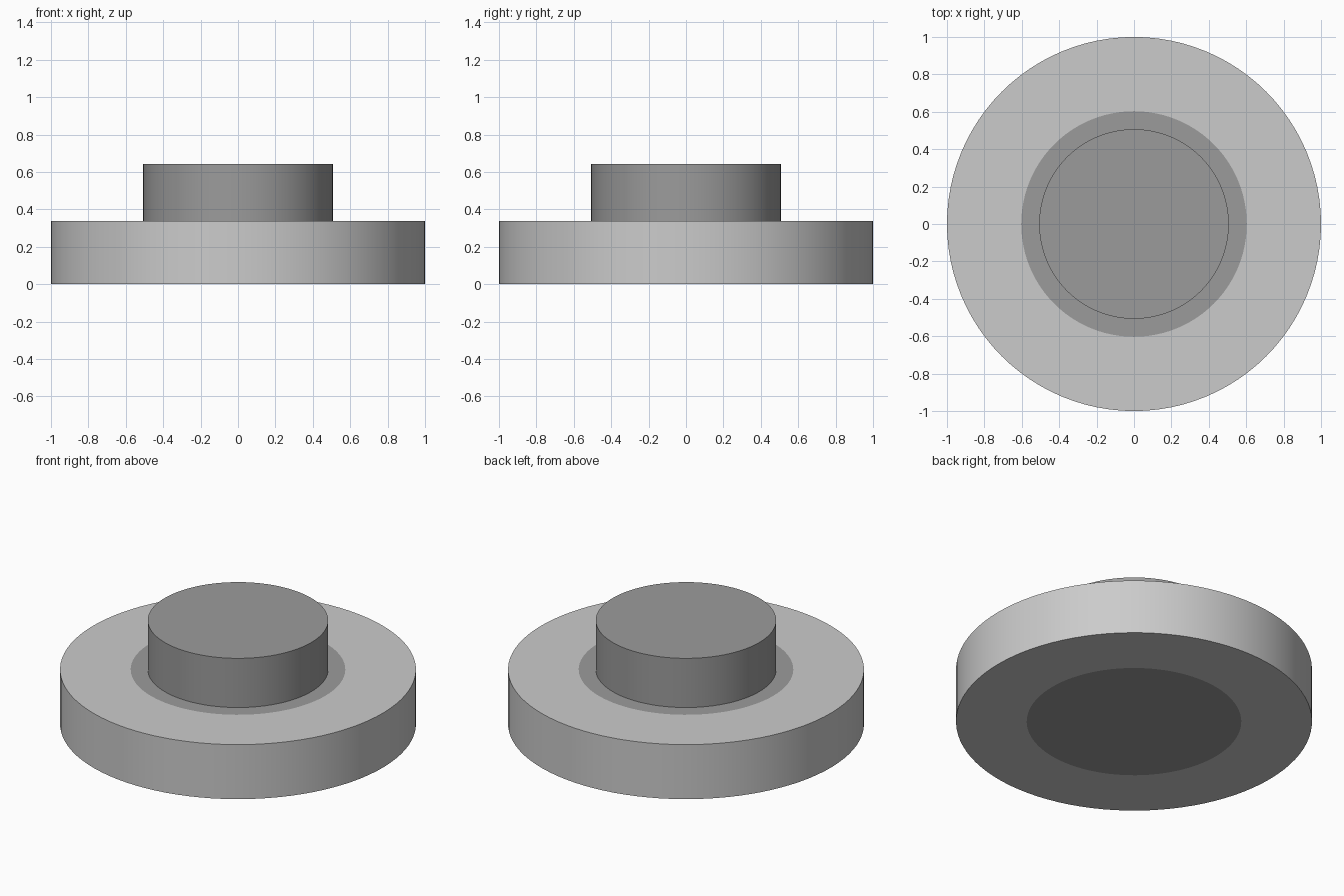
import bpy, bmesh, math

if "Cube" in bpy.data.objects:
    bpy.data.objects.remove(bpy.data.objects["Cube"])

SEGMENTS = 96


def lathe(name, profile, closed, color=None):
    """Revolve an (r, z) profile about z; closed joins the last point to the first."""
    bm = bmesh.new()
    verts = [bm.verts.new((r, 0, z)) for r, z in profile]
    pairs = list(zip(verts, verts[1:]))
    if closed:
        pairs.append((verts[-1], verts[0]))
    edges = [bm.edges.new(p) for p in pairs]
    bmesh.ops.spin(bm, geom=verts + edges, cent=(0, 0, 0), axis=(0, 0, 1),
                   angle=math.tau, steps=SEGMENTS)
    bmesh.ops.remove_doubles(bm, verts=bm.verts[:], dist=1e-5)
    bmesh.ops.recalc_face_normals(bm, faces=bm.faces[:])
    mesh = bpy.data.meshes.new(name)
    bm.to_mesh(mesh)
    bm.free()
    obj = bpy.data.objects.new(name, mesh)
    bpy.context.collection.objects.link(obj)
    if color:
        mat = bpy.data.materials.new(name + "_material")
        mat.diffuse_color = color
        mat.use_nodes = True
        mat.node_tree.nodes["Principled BSDF"].inputs["Base Color"].default_value = mat.diffuse_color
        mesh.materials.append(mat)
    bpy.ops.object.select_all(action='DESELECT')
    obj.select_set(True)
    bpy.context.view_layer.objects.active = obj
    bpy.ops.object.shade_smooth_by_angle(angle=math.radians(30))
    return obj


BASE_H, TOP_H = 0.338, 0.643
RIM_R, CORE_R, BOSS_R = 1.0, 0.603, 0.507

# Light outer ring
lathe("outer_ring", [(CORE_R, 0), (RIM_R, 0), (RIM_R, BASE_H), (CORE_R, BASE_H)], True)

# Dark core, flush with the ring above and below, with the raised boss on top
lathe("core_with_boss", [(0, 0), (CORE_R, 0), (CORE_R, BASE_H), (BOSS_R, BASE_H),
                         (BOSS_R, TOP_H), (0, TOP_H)], False, (0.33, 0.33, 0.33, 1))
